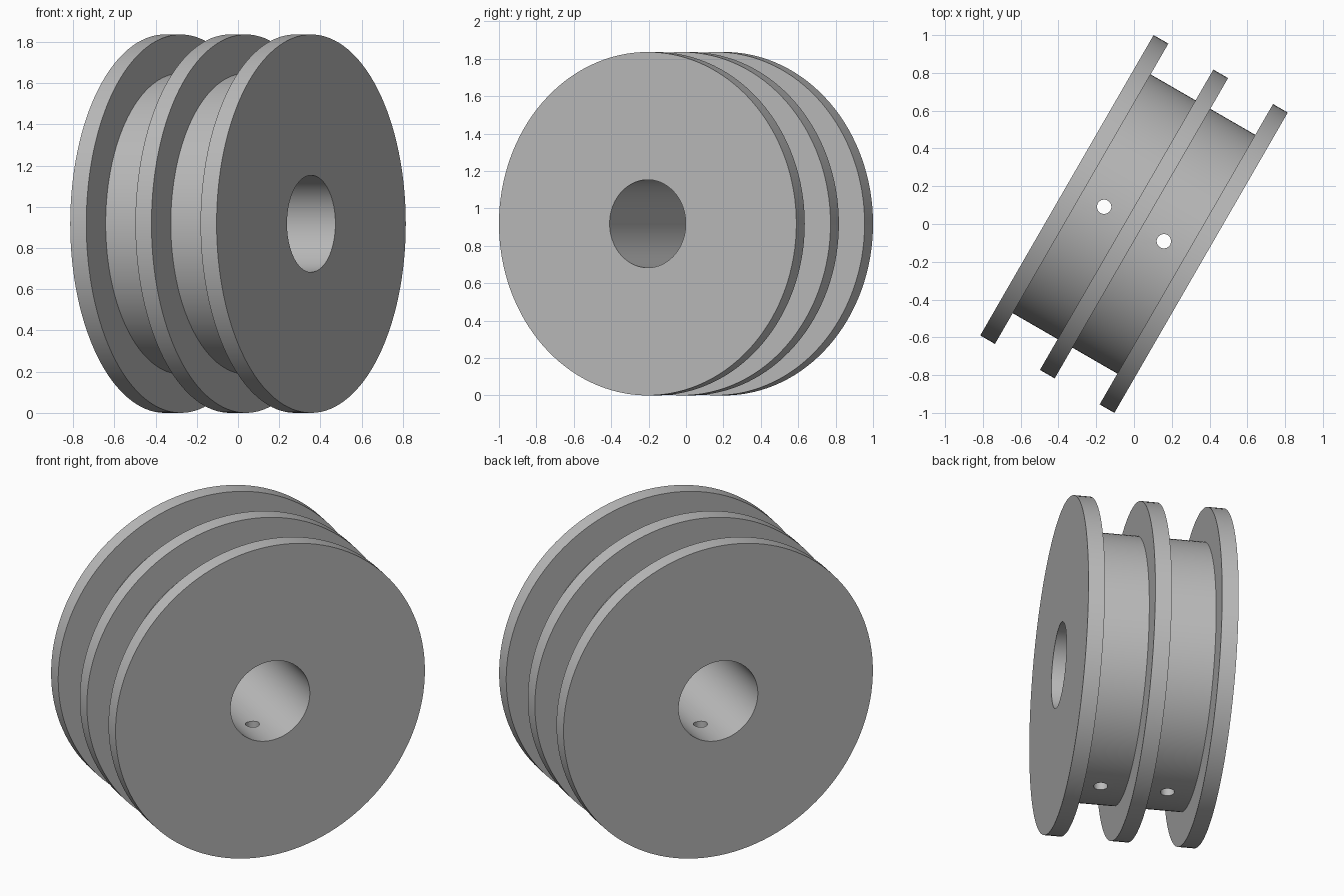
import bpy, bmesh, math
from mathutils import Matrix, Vector

if "Cube" in bpy.data.objects:
    bpy.data.objects.remove(bpy.data.objects["Cube"])

FLANGE_R, HUB_R, BORE_R, PIN_R = 0.918, 0.73, 0.235, 0.038
HALF, THICK = 0.41, 0.09
SEGMENTS = 128
GROOVE = (HALF - THICK / 2) / 2          # groove centre along the axle

grey = bpy.data.materials.new("plain grey")
grey.use_nodes = True
colour = (0.5, 0.5, 0.5, 1)
grey.diffuse_color = colour
grey.node_tree.nodes["Principled BSDF"].inputs["Base Color"].default_value = colour


def add_object(name, bm):
    mesh = bpy.data.meshes.new(name)
    bmesh.ops.recalc_face_normals(bm, faces=bm.faces)
    bm.to_mesh(mesh)
    bm.free()
    mesh.materials.append(grey)
    obj = bpy.data.objects.new(name, mesh)
    bpy.context.collection.objects.link(obj)
    return obj


# Axle lies level, turned 30 degrees toward the front
placement = Matrix.Translation((0, 0, FLANGE_R)) @ Matrix.Rotation(math.radians(-30), 4, "Z")

# Spool body: closed half-section (along axle, radius) revolved round the axle
inner, mid = HALF - THICK, THICK / 2
half = [(mid, FLANGE_R), (mid, HUB_R), (inner, HUB_R),
        (inner, FLANGE_R), (HALF, FLANGE_R), (HALF, BORE_R)]
section = half + [(-x, r) for x, r in reversed(half)]
bm = bmesh.new()
verts = [bm.verts.new((x, 0, r)) for x, r in section]
edges = [bm.edges.new((v, verts[i - 1])) for i, v in enumerate(verts)]
bmesh.ops.spin(bm, geom=verts + edges, cent=(0, 0, 0), axis=(1, 0, 0),
               angle=math.tau, steps=SEGMENTS, use_duplicate=False)
bmesh.ops.remove_doubles(bm, verts=bm.verts, dist=1e-4)
spool = add_object("double_spool", bm)
spool.matrix_world = placement

# Pin holes: upright drillings through the middle of each groove
bm = bmesh.new()
for side in (-1, 1):
    bmesh.ops.create_cone(bm, cap_ends=True, segments=32, radius1=PIN_R, radius2=PIN_R,
                          depth=FLANGE_R * 2.2,
                          matrix=Matrix.Translation(Vector((side * GROOVE, 0, 0))))
drill = add_object("pin_hole_cutter", bm)
drill.matrix_world = placement
drill.hide_render = True
drill.hide_set(True)

cut = spool.modifiers.new("pin holes", "BOOLEAN")
cut.operation = "DIFFERENCE"
cut.solver = "EXACT"
cut.object = drill

# Apply the cut, then smooth the round walls and keep the rims crisp
bpy.context.view_layer.objects.active = spool
spool.select_set(True)
bpy.ops.object.modifier_apply(modifier=cut.name)
bpy.data.objects.remove(drill)
bpy.ops.object.shade_smooth_by_angle(angle=math.radians(30))
